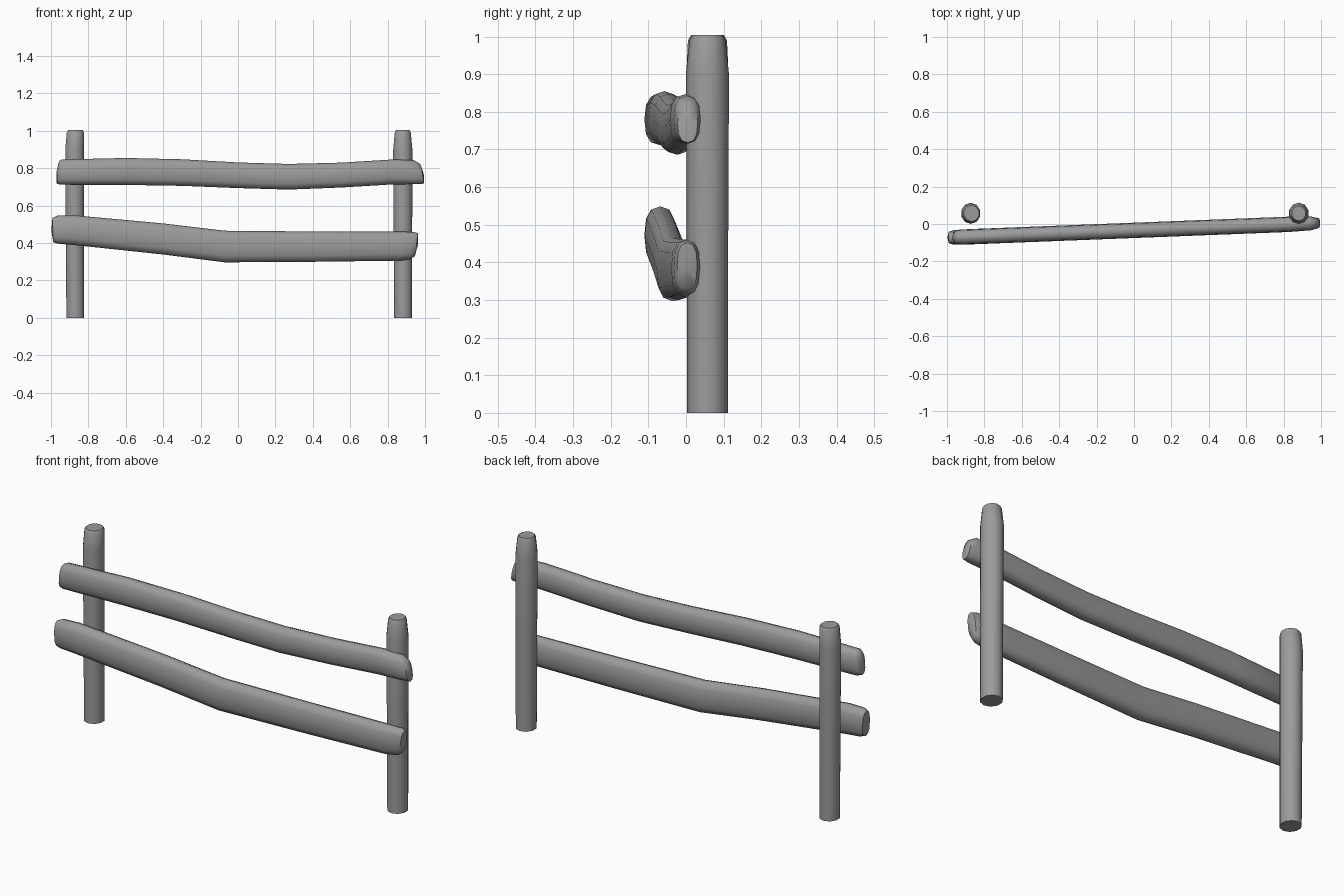
import bpy, bmesh, math
from mathutils import Vector

if "Cube" in bpy.data.objects:
    bpy.data.objects.remove(bpy.data.objects["Cube"])

# Dark grey wood
wood = bpy.data.materials.new("dark_grey_wood")
wood.diffuse_color = (0.33, 0.33, 0.33, 1)
wood.use_nodes = True
wood.node_tree.nodes["Principled BSDF"].inputs["Base Color"].default_value = wood.diffuse_color


def loft(name, rings, bulge=0.0, angle=50):
    """Skin a list of vertex rings, cap the ends (optionally domed), shade smooth."""
    bm = bmesh.new()
    loops = [[bm.verts.new(p) for p in ring] for ring in rings]
    n = len(loops[0])
    for a, b in zip(loops, loops[1:]):
        for i in range(n):
            j = (i + 1) % n
            bm.faces.new((a[i], a[j], b[j], b[i]))
    for loop, d in ((loops[0], -bulge), (loops[-1], bulge)):
        if bulge:
            c = sum((v.co for v in loop), Vector()) / n
            tip = bm.verts.new(c + Vector((d, 0, 0)))
            for i in range(n):
                bm.faces.new((loop[i], loop[(i + 1) % n], tip))
        else:
            bm.faces.new(loop)
    bmesh.ops.recalc_face_normals(bm, faces=bm.faces)
    me = bpy.data.meshes.new(name)
    bm.to_mesh(me)
    bm.free()
    me.materials.append(wood)
    ob = bpy.data.objects.new(name, me)
    bpy.context.collection.objects.link(ob)
    bpy.ops.object.select_all(action='DESELECT')
    ob.select_set(True)
    bpy.context.view_layer.objects.active = ob
    bpy.ops.object.shade_smooth_by_angle(angle=math.radians(angle))
    return ob


def post(name, stations, y=0.057):
    """Upright round log; each station is (z, x centre, radius)."""
    rings = []
    for z, x, r in stations:
        rings.append([Vector((x + r * math.cos(t), y + r * 1.06 * math.sin(t), z))
                      for t in (2 * math.pi * (i + 0.5) / 10 for i in range(10))])
    return loft(name, rings)


def power(v, e):
    return math.copysign(abs(v) ** e, v)


def rail(name, stations, half_y=0.041):
    """Split log along x; each station is (x, z top, z bottom, width scale, end lean)."""
    rings = []
    for x, top, bottom, w, lean in stations:
        yc = -0.034 + 0.039 * x
        zc, h = (top + bottom) / 2, (top - bottom) / 2
        ring = []
        for i in range(12):
            t = 2 * math.pi * i / 12
            s = power(math.sin(t), 0.8)
            ring.append(Vector((x - lean * s, yc + half_y * w * power(math.cos(t), 0.8), zc + h * s)))
        rings.append(ring)
    return loft(name, rings, bulge=0.008)


# Posts, tapering near the top
post("left_post", [(0.0, -0.870, 0.050), (0.45, -0.872, 0.051),
                   (0.9, -0.873, 0.053), (0.99, -0.869, 0.049), (1.004, -0.869, 0.041)])
post("right_post", [(0.0, 0.883, 0.051), (0.45, 0.882, 0.052),
                    (0.9, 0.881, 0.054), (0.99, 0.881, 0.045), (1.004, 0.881, 0.038)])

# Upper rail, gently sagging right of centre
rail("upper_rail", [(-0.963, 0.838, 0.718, 0.75, -0.006), (-0.945, 0.847, 0.712, 0.97, -0.004),
                    (-0.6, 0.855, 0.711, 1.0, 0), (-0.3, 0.848, 0.706, 1.0, 0),
                    (0.0, 0.831, 0.694, 1.0, 0), (0.27, 0.823, 0.686, 1.0, 0),
                    (0.55, 0.830, 0.697, 1.0, 0), (0.83, 0.847, 0.714, 1.0, 0),
                    (0.95, 0.843, 0.715, 0.88, 0.008), (0.985, 0.822, 0.718, 0.65, 0.010)])

# Lower rail, sloping down then level
rail("lower_rail", [(-0.990, 0.535, 0.405, 0.75, 0.002), (-0.965, 0.547, 0.397, 0.95, 0),
                    (-0.88, 0.549, 0.390, 1.0, 0), (-0.4, 0.505, 0.339, 1.0, 0),
                    (-0.07, 0.466, 0.297, 1.0, 0), (0.4, 0.462, 0.300, 1.0, 0),
                    (0.87, 0.461, 0.306, 0.96, 0), (0.93, 0.460, 0.314, 0.85, -0.008),
                    (0.954, 0.453, 0.330, 0.65, -0.008)])
